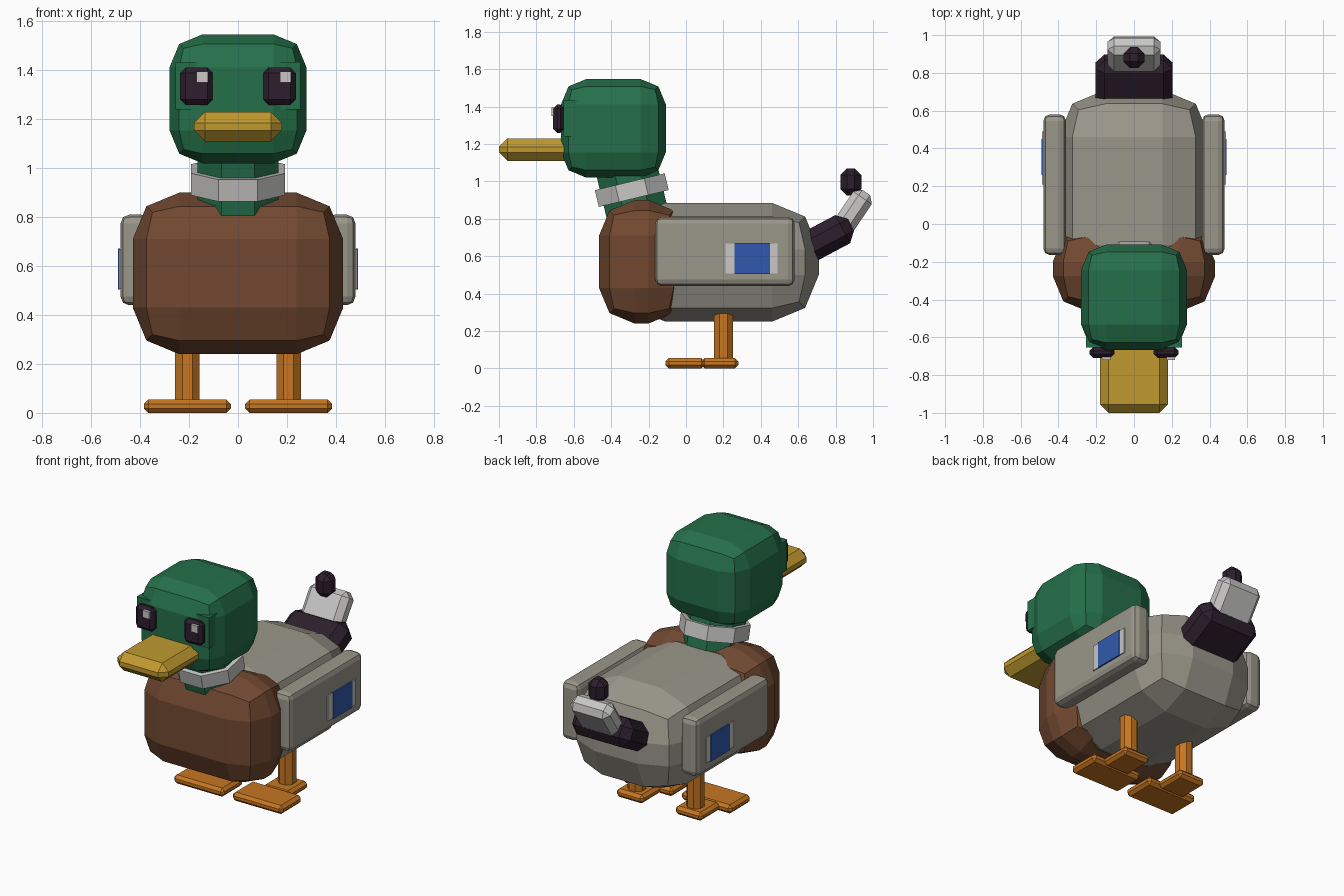
import bpy
import bmesh
import math
from mathutils import Matrix, Vector

default = bpy.data.objects.get("Cube")
if default:
    bpy.data.objects.remove(default, do_unlink=True)


def material(name, code):
    """Flat material from an sRGB hex code."""
    def linear(c):
        return c / 12.92 if c <= 0.04045 else ((c + 0.055) / 1.055) ** 2.4
    rgb = [linear(int(code[i:i + 2], 16) / 255) for i in (0, 2, 4)]
    mat = bpy.data.materials.new(name)
    mat.use_nodes = True
    mat.diffuse_color = (*rgb, 1)
    bsdf = mat.node_tree.nodes["Principled BSDF"]
    bsdf.inputs["Base Color"].default_value = (*rgb, 1)
    bsdf.inputs["Roughness"].default_value = 0.8
    return mat


GREEN = material("head green", "25704A")
BROWN = material("breast brown", "724931")
GREY = material("body grey", "9A968A")
WHITE = material("white", "C8C7C6")
YELLOW = material("bill yellow", "C09A2F")
ORANGE = material("leg orange", "C67622")
DARK = material("dark plum", "2C1E2C")
BLUE = material("wing blue", "3059AC")


def finish(name, bm, mat, centre, tilt):
    bmesh.ops.recalc_face_normals(bm, faces=bm.faces)
    bm.transform(Matrix.Translation(centre) @ Matrix.Rotation(math.radians(tilt), 4, 'X'))
    mesh = bpy.data.meshes.new(name)
    bm.to_mesh(mesh)
    bm.free()
    mesh.materials.append(mat)
    obj = bpy.data.objects.new(name, mesh)
    bpy.context.collection.objects.link(obj)
    return obj


def box(name, mat, centre, size, bevel=0, segments=1, tilt=0):
    """Box with rounded or chamfered edges, tilted about the x axis."""
    bm = bmesh.new()
    bmesh.ops.create_cube(bm, size=1, matrix=Matrix.Diagonal((*size, 1)))
    if bevel:
        bmesh.ops.bevel(bm, geom=bm.edges[:], offset=bevel, segments=segments,
                        profile=0.5, affect='EDGES')
    return finish(name, bm, mat, centre, tilt)


def span(name, mat, low, high, bevel=0, segments=1):
    """Upright box given by two opposite corners."""
    low, high = Vector(low), Vector(high)
    return box(name, mat, (low + high) / 2, high - low, bevel, segments)


def octagon(name, mat, centre, apothem, height, tilt=0):
    """Eight-sided column with flat sides facing the axes."""
    bm = bmesh.new()
    radius = apothem / math.cos(math.pi / 8)
    bmesh.ops.create_cone(bm, cap_ends=True, segments=8, radius1=radius,
                          radius2=radius, depth=height,
                          matrix=Matrix.Rotation(math.pi / 8, 4, 'Z'))
    return finish(name, bm, mat, centre, tilt)


# Body and breast
span("body", GREY, (-0.4, -0.36, 0.25), (0.4, 0.71, 0.885), 0.25, 2)
span("breast", BROWN, (-0.43, -0.465, 0.24), (0.43, -0.01, 0.9), 0.19, 2)

# Neck with its collar
octagon("neck", GREEN, (0, -0.285, 0.93), 0.165, 0.46, 13.5)
octagon("collar", WHITE, (0, -0.29, 0.953), 0.192, 0.092, 13.5)

# Head, brow and bill
span("head", GREEN, (-0.28, -0.668, 1.02), (0.28, -0.108, 1.547), 0.135, 2)
span("brow", GREEN, (-0.255, -0.655, 1.24), (0.255, -0.5, 1.435))
span("bill", YELLOW, (-0.18, -1, 1.11), (0.18, -0.6, 1.23), 0.045)

# Tail: dark base, pale tip and curl
box("tail_base", DARK, (0, 0.745, 0.695), (0.41, 0.31, 0.17), 0.05, 1, 28)
box("tail_tip", WHITE, (0, 0.885, 0.825), (0.28, 0.28, 0.12), 0.035, 1, 56)
span("tail_curl", DARK, (-0.056, 0.825, 0.925), (0.056, 0.937, 1.07), 0.035)

# Paired parts
for side, s in (("left", 1), ("right", -1)):
    # Eyes, with the glint on the same side of each
    eye = s * 0.17
    box(side + "_eye", DARK, (eye, -0.68, 1.335), (0.133, 0.06, 0.152), 0.022)
    box(side + "_eye_glint", WHITE, (eye + 0.024, -0.695, 1.373), (0.046, 0.05, 0.046))

    # Wings with a blue and white patch
    box(side + "_wing", GREY, (s * 0.42, 0.208, 0.625), (0.12, 0.745, 0.37), 0.035, 2)
    box(side + "_wing_band", WHITE, (s * 0.482, 0.35, 0.588), (0.009, 0.28, 0.162))
    box(side + "_wing_patch", BLUE, (s * 0.4865, 0.355, 0.588), (0.009, 0.19, 0.167))

    # Legs and feet
    leg = s * 0.207
    octagon(side + "_leg", ORANGE, (leg, 0.2, 0.165), 0.05, 0.27)
    box(side + "_toes", ORANGE, (leg, -0.005, 0.0275), (0.355, 0.21, 0.055), 0.018)
    box(side + "_heel", ORANGE, (leg, 0.18, 0.0275), (0.19, 0.2, 0.054), 0.018)
